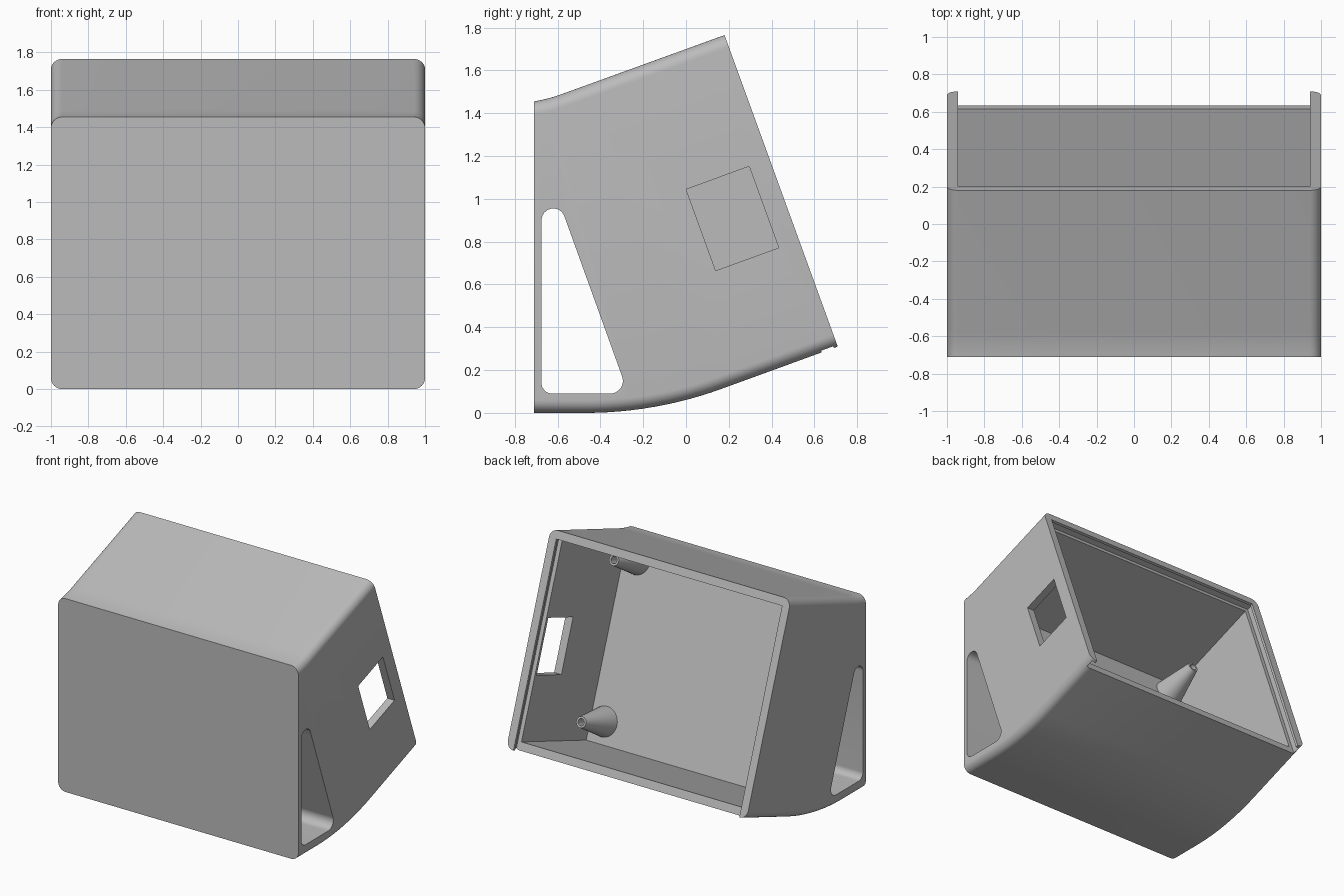
import bpy, bmesh, math
from mathutils import Vector

cube = bpy.data.objects.get("Cube")
if cube:
    bpy.data.objects.remove(cube, do_unlink=True)

grey = bpy.data.materials.new("plain grey")
grey.use_nodes = True
grey.diffuse_color = (0.5, 0.5, 0.5, 1)
grey.node_tree.nodes["Principled BSDF"].inputs["Base Color"].default_value = (0.5, 0.5, 0.5, 1)

TILT = math.radians(20)
TOP = Vector((0, 0.18, 1.765))                            # top edge of the open back
BACK = Vector((0, math.cos(TILT), math.sin(TILT)))        # out of the back
DOWN = Vector((0, math.sin(TILT), -math.cos(TILT)))       # down along the back


def tilted(x, depth, down):
    return Vector((x, 0, 0)) + TOP - BACK * depth + DOWN * down


def loft(name, rings):
    """Skin a row of equal closed rings and cap both ends."""
    bm = bmesh.new()
    rows = [[bm.verts.new(p) for p in ring] for ring in rings]
    for a, b in zip(rows, rows[1:]):
        for i in range(len(a)):
            j = (i + 1) % len(a)
            bm.faces.new((a[i], a[j], b[j], b[i]))
    bm.faces.new(rows[0])
    bm.faces.new(rows[-1])
    bmesh.ops.recalc_face_normals(bm, faces=bm.faces)
    mesh = bpy.data.meshes.new(name)
    bm.to_mesh(mesh)
    bm.free()
    obj = bpy.data.objects.new(name, mesh)
    bpy.context.collection.objects.link(obj)
    mesh.materials.append(grey)
    return obj


def tilted_box(name, x, depth, down):
    return loft(name, [[tilted(x[i], d, v) for d, v in
                        ((depth[0], down[0]), (depth[1], down[0]),
                         (depth[1], down[1]), (depth[0], down[1]))] for i in (0, 1)])


def cut(obj, cutter):
    cutter.hide_render = True
    mod = obj.modifiers.new("cut", 'BOOLEAN')
    mod.operation, mod.solver, mod.object = 'DIFFERENCE', 'EXACT', cutter
    bpy.context.view_layer.objects.active = obj
    bpy.ops.object.modifier_apply(modifier=mod.name)
    bpy.data.objects.remove(cutter, do_unlink=True)


def smooth(obj):
    bpy.ops.object.select_all(action='DESELECT')
    obj.select_set(True)
    bpy.context.view_layer.objects.active = obj
    bpy.ops.object.shade_smooth_by_angle(angle=math.radians(25))


def section(bottom, top, r=0.06, steps=8):
    """Rounded rectangle standing between a bottom and a top point."""
    bottom, top = Vector((0, *bottom)), Vector((0, *top))
    height = (top - bottom).length
    up = (top - bottom) / height
    ring = []
    for k, (sx, h) in enumerate(((1, height - r), (-1, height - r), (-1, r), (1, r))):
        for s in range(steps + 1):
            a = math.pi / 2 * (k + s / steps)
            ring.append(Vector((sx * (1 - r) + r * math.cos(a), 0, 0))
                        + bottom + up * (h + r * math.sin(a)))
    return ring


# Housing: upright at the front, bending to the tilted back
radius, start, bends = 1.87, -0.472, 12
stations = [((-0.71, 0), (-0.71, 1.455))]
for i in range(bends + 1):
    t = i / bends
    a = TILT * t
    y = -0.70 + 0.12 * t
    z = 1.457 + 0.12 * (0.18 * t + 0.09 * t * t)
    stations.append(((start + radius * math.sin(a), radius * (1 - math.cos(a))), (y, z)))
stations.append(((0.709, 0.31), (TOP.y, TOP.z)))
housing = loft("housing", [section(b, t) for b, t in stations])

# Open cavity, lid groove, back opening and side window
cut(housing, tilted_box("cavity_cutter", (-0.94, 0.94), (0.05, 0.9), (0.06, 1.488)))
cut(housing, tilted_box("groove_cutter", (-0.97, 0.97), (0.02, 0.08), (0.03, 1.7)))
cut(housing, tilted_box("opening_cutter", (-0.94, 0.94), (-0.1, 0.06), (0.06, 1.7)))
cut(housing, tilted_box("window_cutter", (0.9, 1.1), (0.102, 0.415), (0.616, 1.02)))

# Rounded triangular tunnel through both sides
outline = []
for cy, cz, r, a0, a1 in ((-0.62, 0.9, 0.055, 20, 180),
                          (-0.625, 0.14, 0.05, 180, 270),
                          (-0.355, 0.15, 0.06, 270, 380)):
    for s in range(13):
        a = math.radians(a0 + (a1 - a0) * s / 12)
        outline.append((cy + r * math.cos(a), cz + r * math.sin(a)))
cut(housing, loft("tunnel_cutter", [[Vector((x, y, z)) for y, z in outline] for x in (-1.1, 1.1)]))
smooth(housing)

# Hollow tapered screw posts on the cavity floor
POST = ((0.91, 0.11), (0.61, 0.04), (0.61, 0.025), (0.75, 0.025))
for side, x in (("left", 0.83), ("right", -0.83)):
    for level, v in (("upper", 0.19), ("lower", 1.33)):
        rings = [[tilted(x + r * math.cos(a), d, v + r * math.sin(a))
                  for a in (math.tau * s / 32 for s in range(32))] for d, r in POST]
        smooth(loft(f"{level}_{side}_screw_post", rings))
